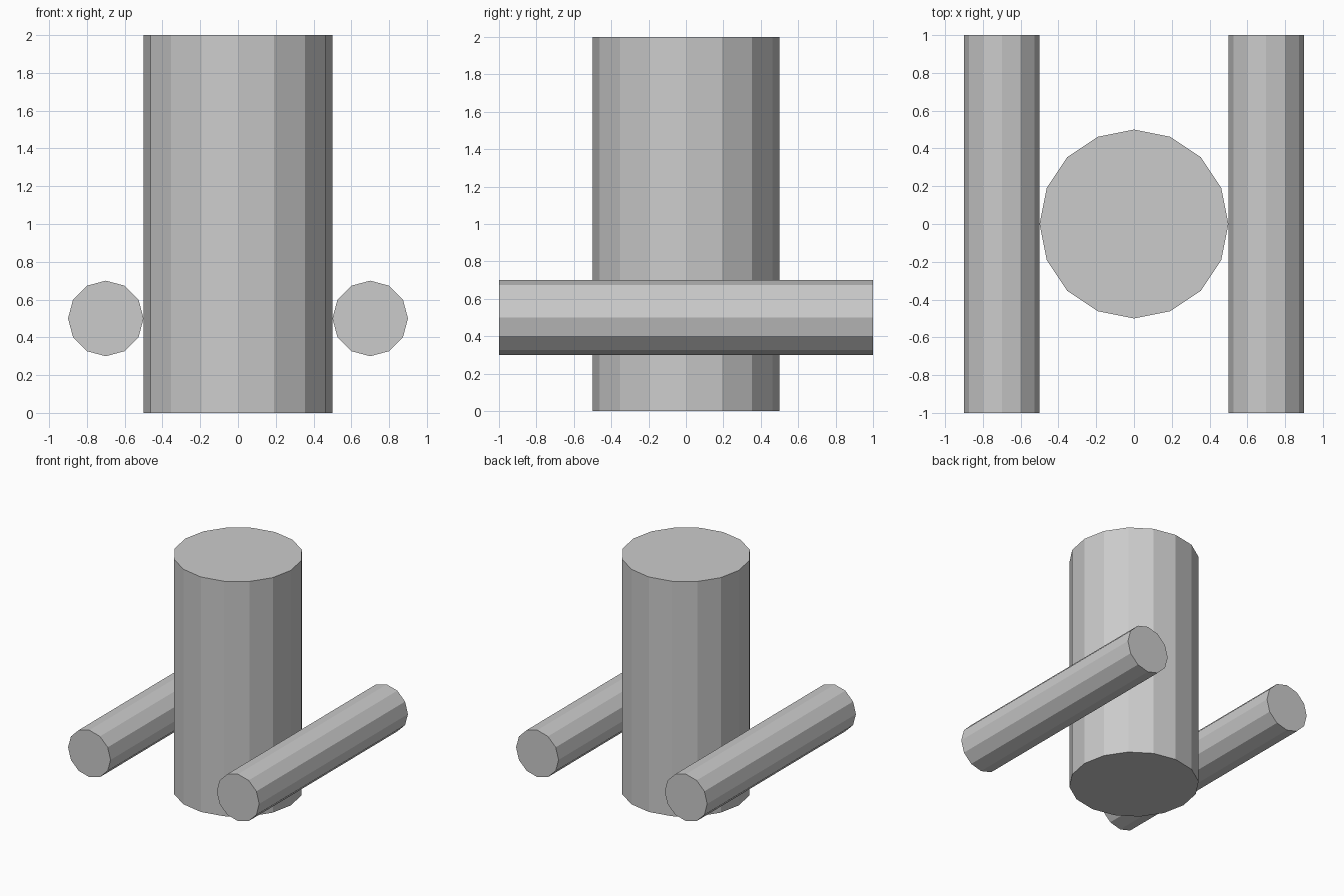
import bpy
from math import pi

cube = bpy.data.objects.get("Cube")
if cube:
    bpy.data.objects.remove(cube, do_unlink=True)

# One plain grey for every part
GREY = (0.6, 0.6, 0.6, 1)
grey = bpy.data.materials.new("light_grey")
grey.use_nodes = True
grey.diffuse_color = GREY
for node in grey.node_tree.nodes:
    if node.type == 'BSDF_PRINCIPLED':
        node.inputs["Base Color"].default_value = GREY


def rod(name, sides, radius, location, rotation=(0, 0, 0)):
    """Flat-faced cylinder, two units long, with n-gon caps."""
    bpy.ops.mesh.primitive_cylinder_add(vertices=sides, radius=radius, depth=2,
                                        location=location, rotation=rotation)
    obj = bpy.context.object
    obj.name = name
    obj.data.materials.append(grey)
    return obj


# Upright central column
rod("central_column", 16, 0.5, (0, 0, 1))

# Horizontal rods running front to back, touching the column on each side
for name, side in (("left_rod", 1), ("right_rod", -1)):
    rod(name, 12, 0.2, (0.7 * side, 0, 0.5), (pi / 2, 0, 0))
